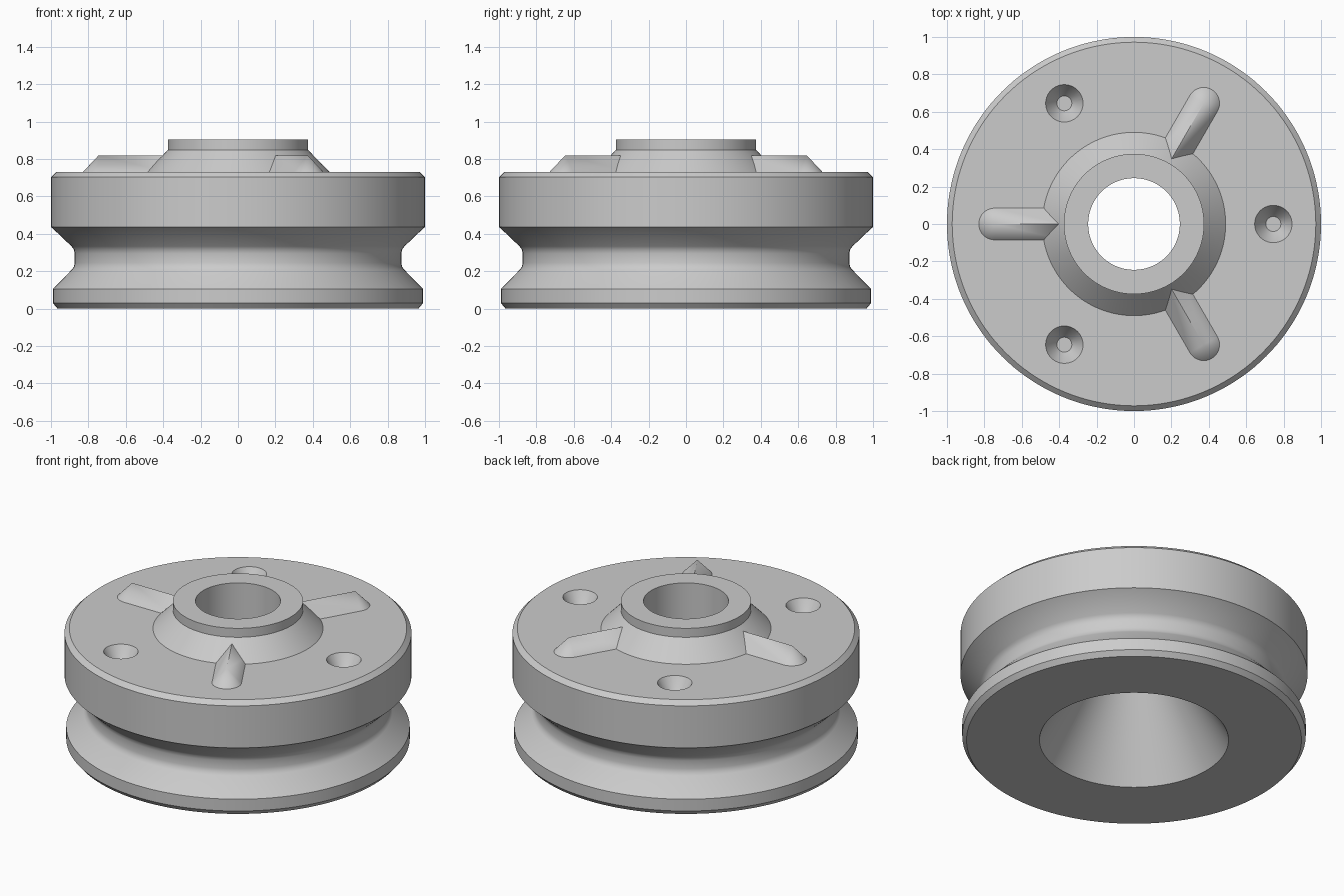
import bpy, bmesh
from math import cos, sin, pi, radians
from mathutils import Matrix

cube = bpy.data.objects.get("Cube")
if cube:
    bpy.data.objects.remove(cube, do_unlink=True)

grey = bpy.data.materials.new("plain_grey")
grey.use_nodes = True
grey.diffuse_color = (0.6, 0.6, 0.6, 1)
grey.node_tree.nodes["Principled BSDF"].inputs["Base Color"].default_value = (0.6, 0.6, 0.6, 1)

TOP = 0.73       # height of the flange face
PITCH = 0.745    # radius of the bolt holes and rib tips


def finish(name, bm):
    bmesh.ops.recalc_face_normals(bm, faces=bm.faces)
    mesh = bpy.data.meshes.new(name)
    bm.to_mesh(mesh)
    bm.free()
    obj = bpy.data.objects.new(name, mesh)
    bpy.context.collection.objects.link(obj)
    mesh.materials.append(grey)
    return obj


def smooth(obj):
    bpy.ops.object.select_all(action='DESELECT')
    obj.select_set(True)
    bpy.context.view_layer.objects.active = obj
    bpy.ops.object.shade_smooth_by_angle(angle=radians(28))


def lathe(name, profile, steps, closed=True):
    """Revolve (radius, z) points about z; an open profile gets flat caps."""
    bm = bmesh.new()
    rings = [[bm.verts.new((r * cos(2 * pi * i / steps), r * sin(2 * pi * i / steps), z))
              for i in range(steps)] for r, z in profile]
    pairs = list(zip(rings, rings[1:]))
    if closed:
        pairs.append((rings[-1], rings[0]))
    else:
        bm.faces.new(rings[0])
        bm.faces.new(rings[-1])
    for a, b in pairs:
        for i in range(steps):
            j = (i + 1) % steps
            bm.faces.new((a[i], a[j], b[j], b[i]))
    return finish(name, bm)


# Grooved wheel with hub collar and a bore that flares towards the bottom
wheel = lathe("grooved_wheel", [
    (0.545, 0), (0.965, 0), (0.99, 0.03), (0.99, 0.105),
    (0.89, 0.207), (0.878, 0.223), (0.873, 0.245),
    (0.873, 0.295), (0.878, 0.317), (0.89, 0.333),
    (0.995, 0.433), (1, 0.436), (1, 0.703), (0.972, TOP),
    (0.49, TOP), (0.375, 0.848), (0.375, 0.905),
    (0.245, 0.905), (0.245, 0.5)], 144)

# Countersunk bolt holes
for k in range(3):
    a = 2 * pi * k / 3
    cutter = lathe("bolt_hole_cutter", [
        (0.04, TOP - 0.09), (0.068, TOP - 0.055), (0.1, TOP), (0.1, TOP + 0.05)],
        40, closed=False)
    cutter.location = (PITCH * cos(a), PITCH * sin(a), 0)
    cutter.hide_render = True
    cutter.hide_set(True)
    cut = wheel.modifiers.new("bolt_hole", 'BOOLEAN')
    cut.operation = 'DIFFERENCE'
    cut.solver = 'EXACT'
    cut.object = cutter

# Apply the cuts so the shading covers the holes too
bpy.context.view_layer.update()
cut_mesh = bpy.data.meshes.new_from_object(
    wheel.evaluated_get(bpy.context.evaluated_depsgraph_get()))
wheel.modifiers.clear()
wheel.data = cut_mesh
for obj in [o for o in bpy.data.objects if o.name.startswith("bolt_hole_cutter")]:
    bpy.data.objects.remove(obj, do_unlink=True)
smooth(wheel)


# Ridged ribs with rounded, cone-shaped tips
def rib(name, angle, half=0.085, height=0.09, inner=0.38, steps=20):
    bm = bmesh.new()
    plan = [(inner, half)]
    for i in range(steps + 1):
        t = pi / 2 - pi * i / steps
        plan.append((PITCH + half * cos(t), half * sin(t)))
    plan.append((inner, -half))
    low = [bm.verts.new((x, y, TOP - 0.02)) for x, y in plan]
    rim = [bm.verts.new((x, y, TOP)) for x, y in plan]
    ridge_in = bm.verts.new((inner, 0, TOP + height))
    apex = bm.verts.new((PITCH, 0, TOP + height))
    bm.faces.new(low)
    n = len(plan)
    for i in range(n):
        j = (i + 1) % n
        bm.faces.new((low[i], low[j], rim[j], rim[i]))
    bm.faces.new((rim[0], rim[1], apex, ridge_in))
    bm.faces.new((rim[-2], rim[-1], ridge_in, apex))
    bm.faces.new((rim[-1], rim[0], ridge_in))
    for i in range(1, n - 2):
        bm.faces.new((rim[i], rim[i + 1], apex))
    bm.transform(Matrix.Rotation(angle, 4, 'Z'))
    smooth(finish(name, bm))


for name, degrees in (("right_rib", 180), ("back_rib", 60), ("front_rib", -60)):
    rib(name, radians(degrees))
